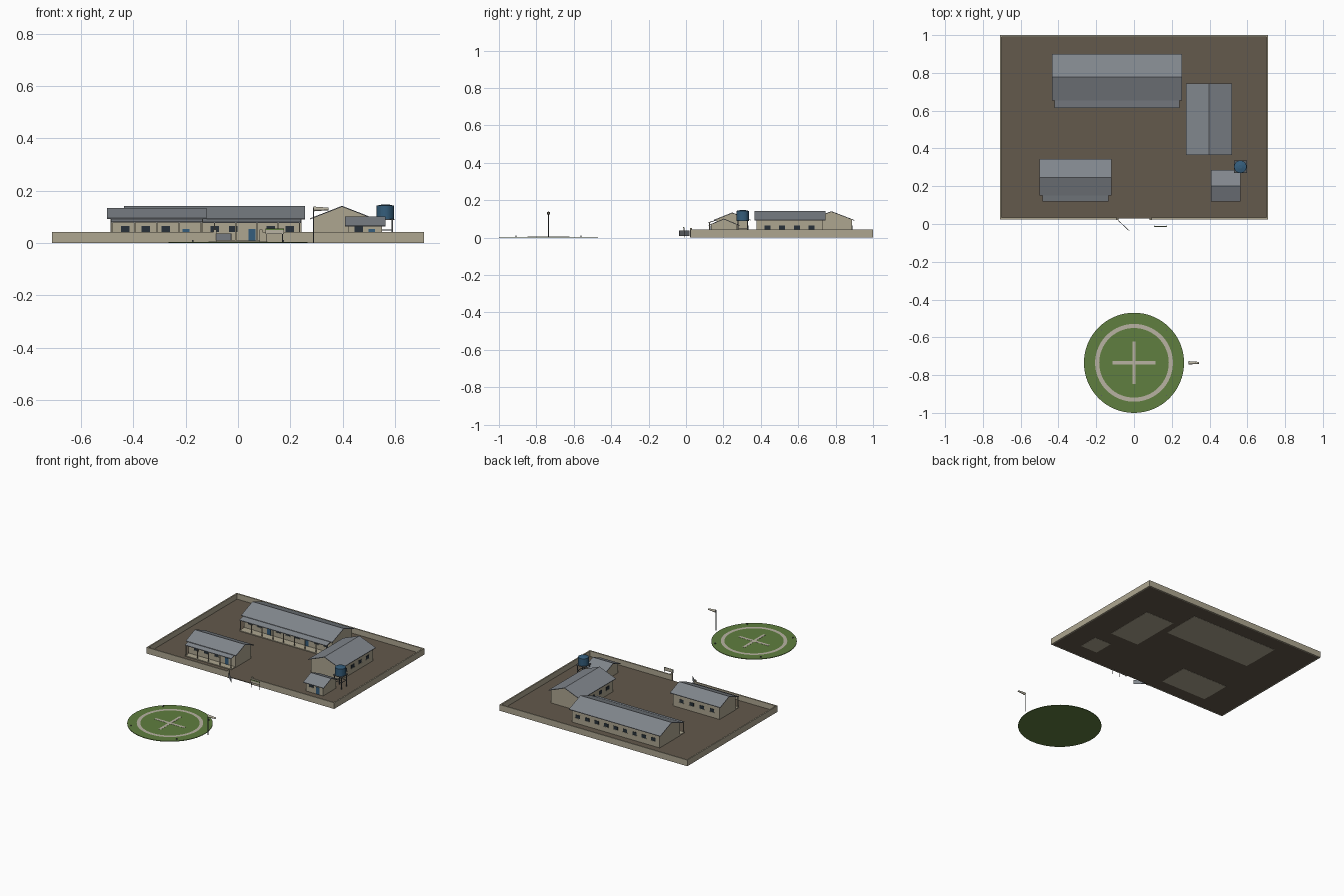
import bpy, bmesh, math
from mathutils import Matrix, Vector

cube = bpy.data.objects.get("Cube")
if cube:
    bpy.data.objects.remove(cube)


def material(name, r, g, b):
    m = bpy.data.materials.new(name)
    m.use_nodes = True
    m.diffuse_color = (r, g, b, 1)
    m.node_tree.nodes["Principled BSDF"].inputs["Base Color"].default_value = (r, g, b, 1)
    return m


PLASTER = material("tan plaster", 0.42, 0.38, 0.28)
EARTH = material("brown earth", 0.125, 0.1, 0.072)
ROOF = material("grey roof metal", 0.22, 0.24, 0.265)
GLASS = material("dark glass", 0.02, 0.03, 0.04)
BLUE = material("blue paint", 0.035, 0.11, 0.2)
GRASS = material("green turf", 0.115, 0.21, 0.05)
CREAM = material("cream paint", 0.48, 0.45, 0.36)
STEEL = material("dark steel", 0.1, 0.11, 0.12)


def finish(name, bm, mat, place=None):
    bmesh.ops.recalc_face_normals(bm, faces=bm.faces)
    mesh = bpy.data.meshes.new(name)
    bm.to_mesh(mesh)
    bm.free()
    mesh.materials.append(mat)
    ob = bpy.data.objects.new(name, mesh)
    bpy.context.collection.objects.link(ob)
    if place:
        ob.matrix_world = place
    return ob


def boxes(name, mat, items, place=None):
    """One object made of boxes, each given by centre and size."""
    bm = bmesh.new()
    for c, s in items:
        bmesh.ops.create_cube(bm, size=1, matrix=Matrix.Translation(c) @ Matrix.Diagonal((*s, 1)))
    return finish(name, bm, mat, place)


def prism(name, mat, pts, length, place=None):
    """A (y, z) profile extruded along x about the middle."""
    bm = bmesh.new()
    face = bm.faces.new([bm.verts.new((-length / 2, y, z)) for y, z in pts])
    new = bmesh.ops.extrude_face_region(bm, geom=[face])["geom"]
    bmesh.ops.translate(bm, vec=(length, 0, 0), verts=[v for v in new if isinstance(v, bmesh.types.BMVert)])
    return finish(name, bm, mat, place)


def cylinder(name, mat, r1, r2, depth, place, sides=32):
    bm = bmesh.new()
    bmesh.ops.create_cone(bm, cap_ends=True, segments=sides, radius1=r1, radius2=r2, depth=depth)
    return finish(name, bm, mat, place)


def house(name, x, y, length, width, ridge, eave, front, doors, back, veranda=0, turn=0):
    """Gabled building; front, doors and back list window and door positions."""
    place = Matrix.Translation((x, y, 0)) @ Matrix.Rotation(turn, 4, 'Z')
    half, over = width / 2, 0.013
    slope = (ridge - eave) / half
    w, t = half - over, 0.004
    side = ridge - t - slope * w
    prism(name + "_walls", PLASTER, [(-w, 0), (w, 0), (w, side), (0, ridge - t), (-w, side)],
          length - 2 * over, place)
    prism(name + "_roof", ROOF, [(-half, eave), (0, ridge), (half, eave), (half, eave - t),
                                 (0, ridge - t), (-half, eave - t)], length, place)
    sill, high = 0.053, 0.022
    panes = [((u, -w, sill), (0.032, 0.004, high)) for u in front]
    panes += [((u, w, sill), (0.032, 0.004, high)) for u in back]
    boxes(name + "_windows", GLASS, panes, place)
    sills = [((u, s * (w + 0.001), sill - high / 2 - 0.001), (0.036, 0.006, 0.002))
             for s, row in ((-1, front), (1, back)) for u in row]
    boxes(name + "_sills", CREAM, sills, place)
    if doors:
        boxes(name + "_doors", BLUE, [((u, -w, 0.03), (0.026, 0.005, 0.046)) for u in doors], place)
    if veranda:
        span, edge = length - 0.03, -half - veranda
        low = eave - 0.013
        prism(name + "_veranda_roof", ROOF, [(-w, eave), (edge, low), (edge, low - t), (-w, eave - t)],
              span, place)
        boxes(name + "_veranda_floor", PLASTER, [((0, (edge - w) / 2, 0.005), (span, -w - edge, 0.01))], place)
        n = round(span / 0.085)
        step = (span - 0.01) / n
        boxes(name + "_veranda_posts", PLASTER,
              [((-span / 2 + 0.005 + i * step, edge + 0.006, low / 2), (0.005, 0.005, low - 0.004))
               for i in range(n + 1)], place)


# Yard and perimeter wall with a gate gap
boxes("yard", EARTH, [((0, 0.5125, 0.003), (1.41, 0.965, 0.004))])
T, H = 0.009, 0.042
walls = [((0, 1 - T / 2, H / 2), (1.42, T, H))]
for s in (-1, 1):
    walls.append(((s * (0.71 - T / 2), 0.5125, H / 2), (T, 0.975, H)))
    walls.append(((s * 0.4, 0.025 + T / 2, H / 2), (0.62, T, H)))
boxes("perimeter_wall", PLASTER, walls)
boxes("gate_posts", PLASTER, [((s * 0.088, 0.027, 0.026), (0.012, 0.012, 0.052)) for s in (-1, 1)])

# Open gate leaf
gate = Matrix.Translation((-0.085, 0.02, 0)) @ Matrix.Rotation(math.radians(-43), 4, 'Z')
boxes("gate_leaf", ROOF, [((0.042, 0, 0.023), (0.08, 0.003, 0.028))], gate)

# Sign beside the gate
boxes("sign_posts", STEEL, [((x, -0.009, 0.027), (0.003, 0.003, 0.054)) for x in (0.11, 0.17)])
boxes("sign_board", CREAM, [((0.14, -0.012, 0.045), (0.07, 0.003, 0.022))])
boxes("sign_stripe", GRASS, [((0.14, -0.0135, 0.053), (0.07, 0.003, 0.005))])

# Buildings
bays = [-0.285 + 0.0715 * i for i in range(9)]
house("main_block", -0.09, 0.7775, 0.69, 0.245, 0.141, 0.094,
      [b for i, b in enumerate(bays) if i not in (2, 6)], [bays[2], bays[6]], bays, veranda=0.04)
bays = [-0.12 + 0.077 * i for i in range(4)]
house("barracks", -0.31, 0.2475, 0.38, 0.195, 0.134, 0.095, bays[:3], bays[3:], bays, veranda=0.03)
bays = [-0.12 + 0.079 * i for i in range(4)]
house("hall", 0.3975, 0.555, 0.38, 0.245, 0.142, 0.094, bays, [], bays, turn=math.pi / 2)
house("guard_hut", 0.486, 0.2025, 0.155, 0.165, 0.101, 0.067, [-0.025], [0.025], [])

# Water tank on its stand
TX, TY = 0.563, 0.303
boxes("tank_legs", STEEL, [((TX + a * 0.026, TY + b * 0.026, 0.045), (0.005, 0.005, 0.088))
                           for a in (-1, 1) for b in (-1, 1)])
boxes("tank_braces", STEEL, [((TX, TY + s * 0.026, 0.05), (0.052, 0.003, 0.003)) for s in (-1, 1)] +
      [((TX + s * 0.026, TY, 0.05), (0.003, 0.052, 0.003)) for s in (-1, 1)])
boxes("tank_platform", STEEL, [((TX, TY, 0.09), (0.068, 0.068, 0.005))])
cylinder("water_tank", BLUE, 0.033, 0.033, 0.05, Matrix.Translation((TX, TY, 0.1175)), 24)
cylinder("tank_lid", BLUE, 0.033, 0.01, 0.005, Matrix.Translation((TX, TY, 0.145)), 24)

# Landing pad with painted ring and cross
PAD = Vector((0, -0.735, 0))
cylinder("landing_pad", GRASS, 0.265, 0.265, 0.004, Matrix.Translation(PAD + Vector((0, 0, 0.002))), 64)
bm = bmesh.new()
rims = [[bm.verts.new((r * math.cos(k * math.tau / 64), r * math.sin(k * math.tau / 64), 0.0048))
         for k in range(64)] for r in (0.184, 0.206)]
for k in range(64):
    n = (k + 1) % 64
    bm.faces.new((rims[0][k], rims[1][k], rims[1][n], rims[0][n]))
finish("pad_ring", bm, CREAM, Matrix.Translation(PAD))
boxes("pad_cross", CREAM, [((0, 0, 0.0042), (0.018, 0.226, 0.0014)), ((0, 0, 0.0042), (0.226, 0.018, 0.0014))],
      Matrix.Translation(PAD))
boxes("pad_lights", STEEL, [((a * 0.173, b * 0.173, 0.007), (0.006, 0.006, 0.008))
                            for a in (-1, 1) for b in (-1, 1)], Matrix.Translation(PAD))

# Windsock
cylinder("windsock_pole", STEEL, 0.002, 0.002, 0.136, Matrix.Translation((0.288, -0.735, 0.068)), 8)
cylinder("windsock", CREAM, 0.009, 0.005, 0.056,
         Matrix.Translation((0.317, -0.735, 0.13)) @ Matrix.Rotation(math.pi / 2, 4, 'Y'), 12)
